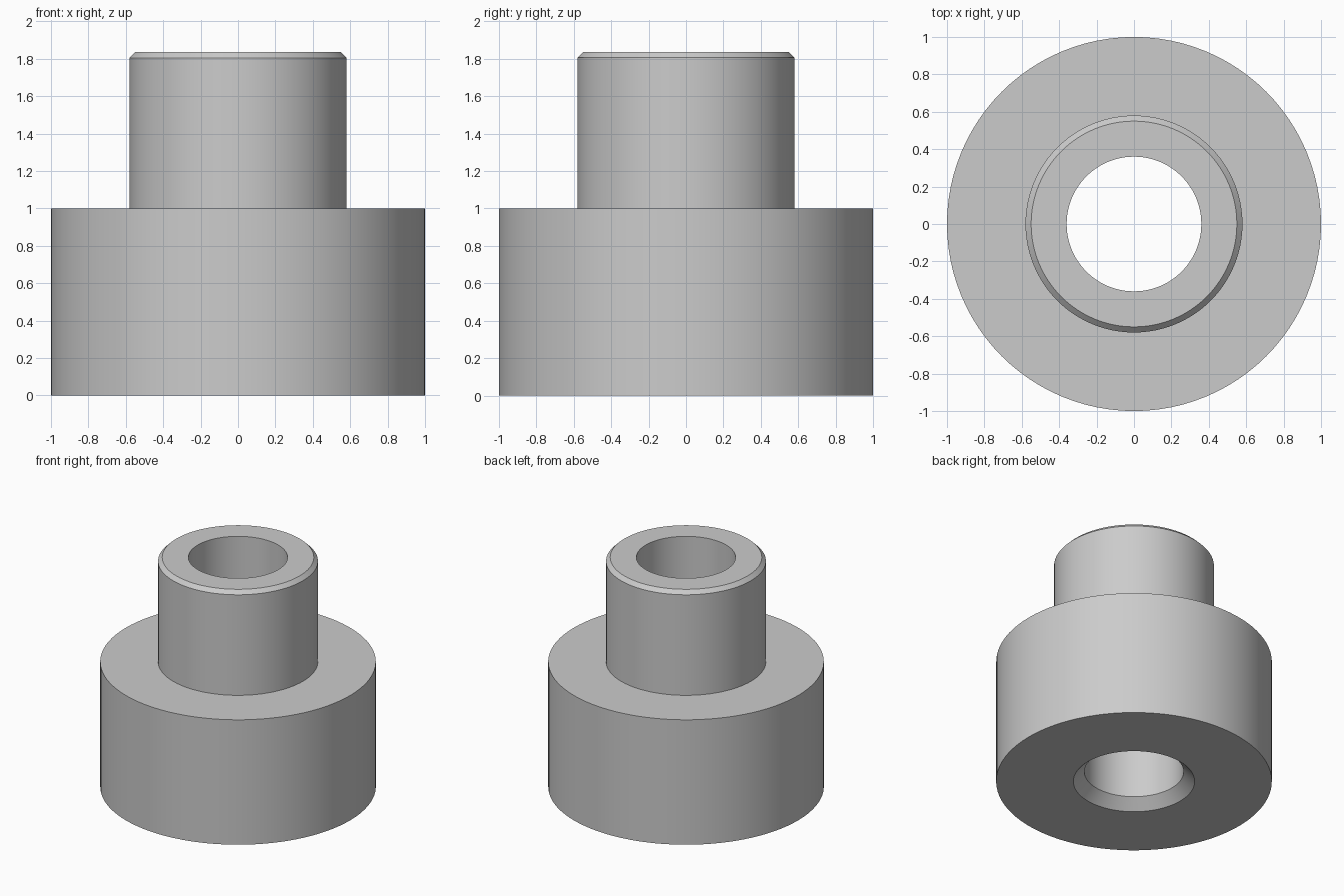
import bpy, bmesh, math
from mathutils import Vector

cube = bpy.data.objects.get("Cube")
if cube:
    bpy.data.objects.remove(cube, do_unlink=True)

# Plain grey material
GREY = (0.6, 0.6, 0.6, 1)
grey = bpy.data.materials.new("plain grey")
grey.use_nodes = True
grey.diffuse_color = GREY
grey.node_tree.nodes["Principled BSDF"].inputs["Base Color"].default_value = GREY


def lathe(name, profile, segments):
    """Revolve a closed (radius, height) profile around the z axis."""
    bm = bmesh.new()
    verts = [bm.verts.new((r, 0, z)) for r, z in profile]
    edges = [bm.edges.new((v, verts[(i + 1) % len(verts)])) for i, v in enumerate(verts)]
    bmesh.ops.spin(bm, geom=verts + edges, cent=Vector(), axis=(0, 0, 1),
                   angle=math.tau, steps=segments, use_duplicate=False)
    bmesh.ops.remove_doubles(bm, verts=bm.verts, dist=0.0001)
    bmesh.ops.recalc_face_normals(bm, faces=bm.faces)
    mesh = bpy.data.meshes.new(name)
    bm.to_mesh(mesh)
    bm.free()
    mesh.materials.append(grey)
    obj = bpy.data.objects.new(name, mesh)
    bpy.context.collection.objects.link(obj)
    bpy.ops.object.select_all(action="DESELECT")
    bpy.context.view_layer.objects.active = obj
    obj.select_set(True)
    bpy.ops.object.shade_smooth_by_angle(angle=math.radians(25))
    return obj


# Stepped bushing: wide base, chamfered neck, through bore countersunk below
BORE, NECK, BASE = 0.36, 0.58, 1.0
SHOULDER, TOP = 1.0, 1.835
NECK_CHAMFER, BORE_CHAMFER = 0.03, 0.08
lathe("stepped_bushing", [
    (BORE + BORE_CHAMFER, 0),
    (BASE, 0),
    (BASE, SHOULDER),
    (NECK, SHOULDER),
    (NECK, TOP - NECK_CHAMFER),
    (NECK - NECK_CHAMFER, TOP),
    (BORE, TOP),
    (BORE, BORE_CHAMFER),
], 96)
